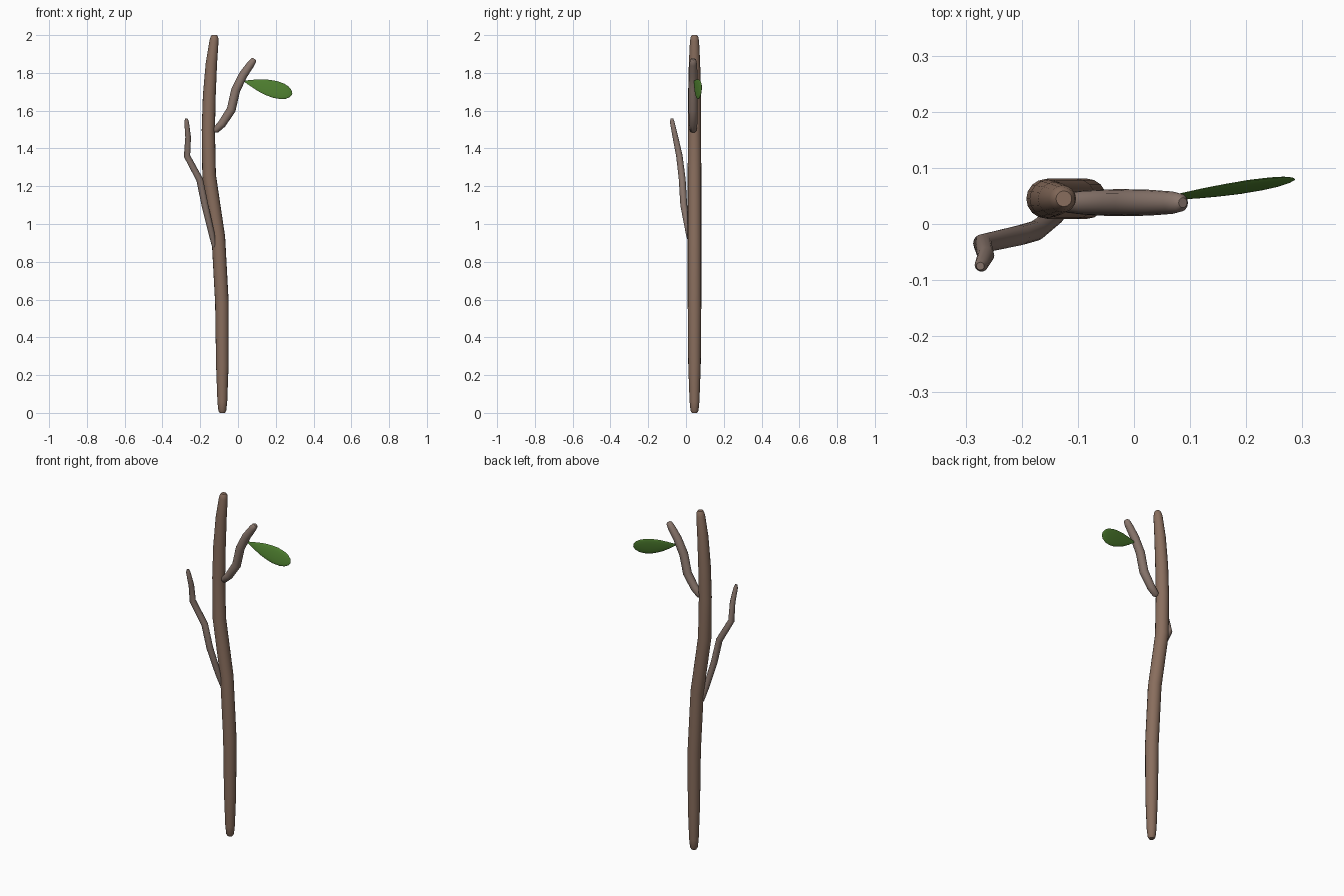
import bpy, bmesh, math
from mathutils import Vector

if "Cube" in bpy.data.objects:
    bpy.data.objects.remove(bpy.data.objects["Cube"])


def material(name, rgb):
    m = bpy.data.materials.new(name)
    m.diffuse_color = (*rgb, 1)
    m.use_nodes = True
    m.node_tree.nodes["Principled BSDF"].inputs["Base Color"].default_value = m.diffuse_color
    return m


def finish(ob, mat):
    ob.data.materials.append(mat)
    bpy.ops.object.select_all(action='DESELECT')
    ob.select_set(True)
    bpy.context.view_layer.objects.active = ob
    if ob.type == 'CURVE':
        bpy.ops.object.convert(target='MESH')
    bpy.ops.object.shade_smooth_by_angle(angle=math.radians(40))


def limb(name, points, mat):
    # round tapering tube through (x, y, z, radius) points
    cu = bpy.data.curves.new(name, 'CURVE')
    cu.dimensions = '3D'
    cu.bevel_depth = 1.0
    cu.bevel_resolution = 6
    cu.use_fill_caps = True
    sp = cu.splines.new('POLY')
    sp.points.add(len(points) - 1)
    for p, (x, y, z, r) in zip(sp.points, points):
        p.co = (x, y, z, 1)
        p.radius = r
    ob = bpy.data.objects.new(name, cu)
    bpy.context.collection.objects.link(ob)
    finish(ob, mat)


bark = material("bark", (0.25, 0.155, 0.11))
twig = material("twig", (0.25, 0.18, 0.15))
green = material("leaf_green", (0.08, 0.22, 0.03))

# Trunk
limb("trunk", [
    (-0.083, 0.045, 0.0, 0.014), (-0.083, 0.045, 0.012, 0.021),
    (-0.083, 0.045, 0.06, 0.026), (-0.083, 0.045, 0.25, 0.033),
    (-0.085, 0.045, 0.58, 0.036), (-0.104, 0.045, 0.93, 0.036),
    (-0.153, 0.045, 1.26, 0.036), (-0.157, 0.045, 1.50, 0.035),
    (-0.152, 0.045, 1.68, 0.034), (-0.141, 0.045, 1.85, 0.030),
    (-0.127, 0.045, 1.97, 0.024), (-0.125, 0.045, 1.99, 0.020),
    (-0.125, 0.045, 2.0, 0.014)], bark)

# Right branch
limb("right_branch", [
    (-0.127, 0.038, 1.49, 0.008), (-0.118, 0.038, 1.497, 0.018),
    (-0.085, 0.038, 1.53, 0.022), (-0.036, 0.038, 1.605, 0.024),
    (-0.012, 0.038, 1.71, 0.024), (0.028, 0.038, 1.79, 0.023),
    (0.068, 0.038, 1.847, 0.020), (0.083, 0.038, 1.868, 0.016),
    (0.087, 0.038, 1.874, 0.009)], twig)

# Left branch
limb("left_branch", [
    (-0.125, 0.03, 0.88, 0.012), (-0.14, 0.015, 0.95, 0.016),
    (-0.175, -0.012, 1.10, 0.018), (-0.203, -0.02, 1.235, 0.018),
    (-0.270, -0.035, 1.36, 0.017), (-0.264, -0.056, 1.46, 0.015),
    (-0.272, -0.073, 1.54, 0.012), (-0.274, -0.075, 1.558, 0.007)], twig)

# Leaf: lens-shaped sections lofted from stem to tip
start, tip = Vector((0.03, 0.042, 1.757)), Vector((0.287, 0.079, 1.688))
axis = (tip - start).normalized()
across = Vector((0.0, 0.2, 1.0))
across = (across - axis * across.dot(axis)).normalized()
normal = axis.cross(across)
profile = [(0.0, 0.002), (0.08, 0.010), (0.2, 0.022), (0.35, 0.035),
           (0.5, 0.043), (0.65, 0.047), (0.8, 0.043), (0.9, 0.034),
           (0.97, 0.019), (1.0, 0.002)]
N = 20
bm = bmesh.new()
rings = []
for t, w in profile:
    c = start.lerp(tip, t)
    rings.append([bm.verts.new(
        c + across * w * math.cos(2 * math.pi * i / N)
        + normal * w * 0.14 * math.sin(2 * math.pi * i / N)) for i in range(N)])
for a, b in zip(rings, rings[1:]):
    for i in range(N):
        j = (i + 1) % N
        bm.faces.new((a[i], a[j], b[j], b[i]))
bm.faces.new(rings[0][::-1])
bm.faces.new(rings[-1])
bmesh.ops.recalc_face_normals(bm, faces=bm.faces)
me = bpy.data.meshes.new("leaf")
bm.to_mesh(me)
bm.free()
leaf = bpy.data.objects.new("leaf", me)
bpy.context.collection.objects.link(leaf)
finish(leaf, green)
